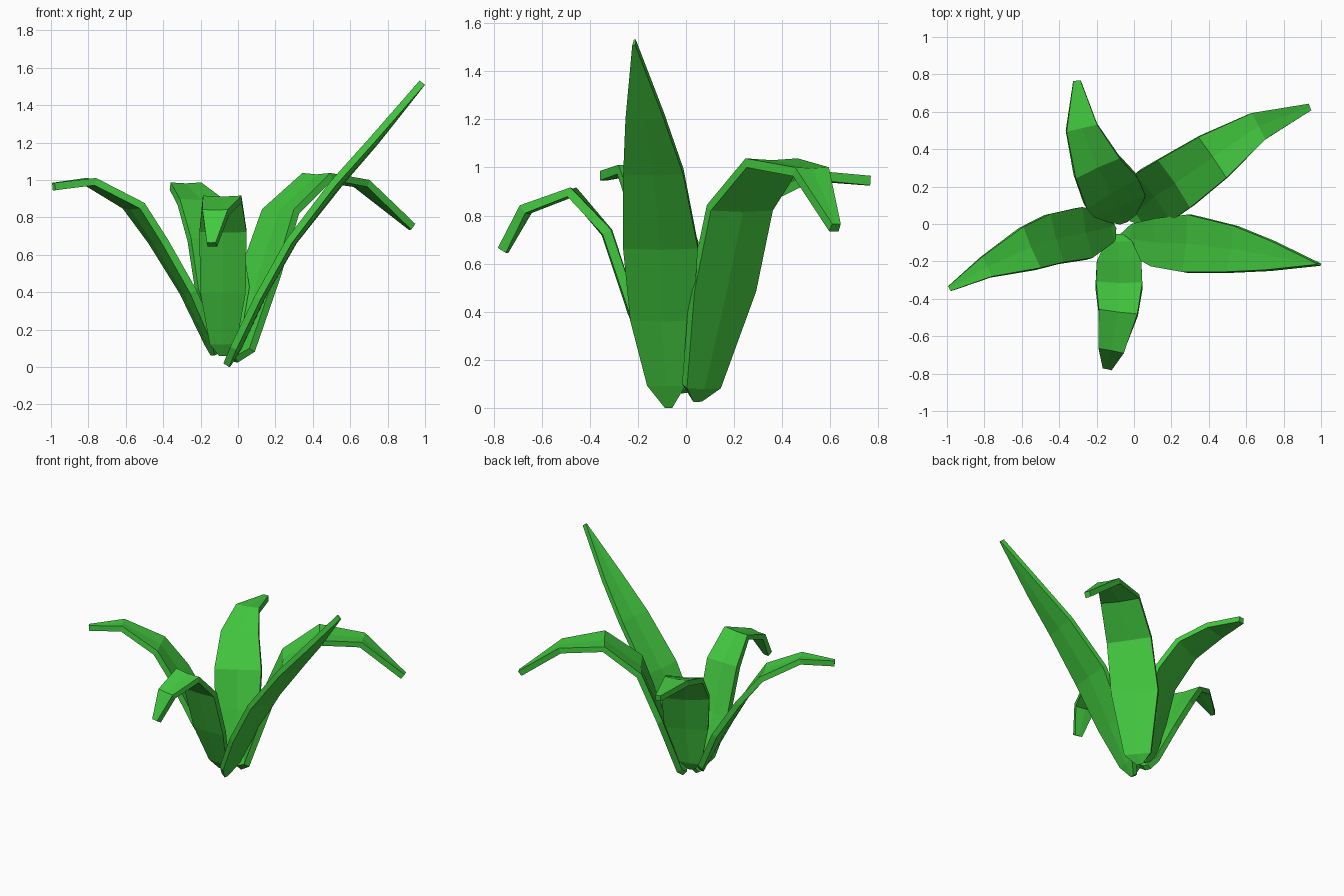
import bpy, bmesh
from mathutils import Vector

if "Cube" in bpy.data.objects:
    bpy.data.objects.remove(bpy.data.objects["Cube"])

green = bpy.data.materials.new("leaf_green")
green.diffuse_color = (0.055, 0.58, 0.05, 1)
green.use_nodes = True
green.node_tree.nodes["Principled BSDF"].inputs["Base Color"].default_value = green.diffuse_color
UP = Vector((0, 0, 1))


def leaf(name, stations, thickness=0.04, fold=0.03):
    """Creased blade through stations of (x, y, z, half width)."""
    pts = [Vector(s[:3]) for s in stations]
    bm = bmesh.new()
    rows = []
    for i, p in enumerate(pts):
        tangent = (pts[min(i + 1, len(pts) - 1)] - pts[max(i - 1, 0)]).normalized()
        side = tangent.cross(UP).normalized()
        normal = side.cross(tangent)
        w = stations[i][3]
        lift = normal * w * fold
        rows.append([bm.verts.new(v) for v in
                     (p - side * w + lift, p - lift, p + side * w + lift)])
    for a, b in zip(rows, rows[1:]):
        for k in range(2):
            bm.faces.new((a[k], a[k + 1], b[k + 1], b[k]))
    mesh = bpy.data.meshes.new(name)
    bm.to_mesh(mesh)
    bm.free()
    mesh.materials.append(green)
    obj = bpy.data.objects.new(name, mesh)
    bpy.context.collection.objects.link(obj)
    # blade thickness
    mod = obj.modifiers.new("thickness", 'SOLIDIFY')
    mod.thickness = thickness
    mod.offset = 0


# tall straight leaf
leaf("right_leaf", [
    (-.06, -.07, .01, .015), (-.01, -.08, .1, .08), (.12, -.1, .37, .13),
    (.29, -.105, .67, .155), (.53, -.135, .98, .125), (.73, -.17, 1.21, .08),
    (.985, -.215, 1.52, .005)], thickness=.036)

# drooping leaves
leaf("back_right_leaf", [
    (-.02, .04, .04, .02), (.02, .065, .09, .09), (.12, .155, .49, .16),
    (.23, .225, .83, .154), (.425, .36, 1.015, .133), (.66, .52, .98, .08),
    (.93, .62, .75, .02)])
leaf("back_left_leaf", [
    (-.06, .02, .08, .02), (-.07, .05, .14, .08), (-.085, .115, .42, .15),
    (-.125, .18, .68, .16), (-.2, .31, .88, .13), (-.28, .515, .965, .085),
    (-.305, .765, .945, .02)])
leaf("front_leaf", [
    (-.08, -.07, .07, .02), (-.08, -.11, .13, .07), (-.08, -.22, .4, .12),
    (-.08, -.33, .73, .125), (-.085, -.475, .895, .105), (-.12, -.665, .825, .07),
    (-.14, -.76, .655, .025)])
leaf("left_leaf", [
    (-.12, -.01, .07, .02), (-.14, -.02, .12, .08), (-.27, -.05, .4, .14),
    (-.43, -.08, .67, .135), (-.56, -.13, .86, .12), (-.79, -.23, .99, .06),
    (-.985, -.345, .965, .015)])
